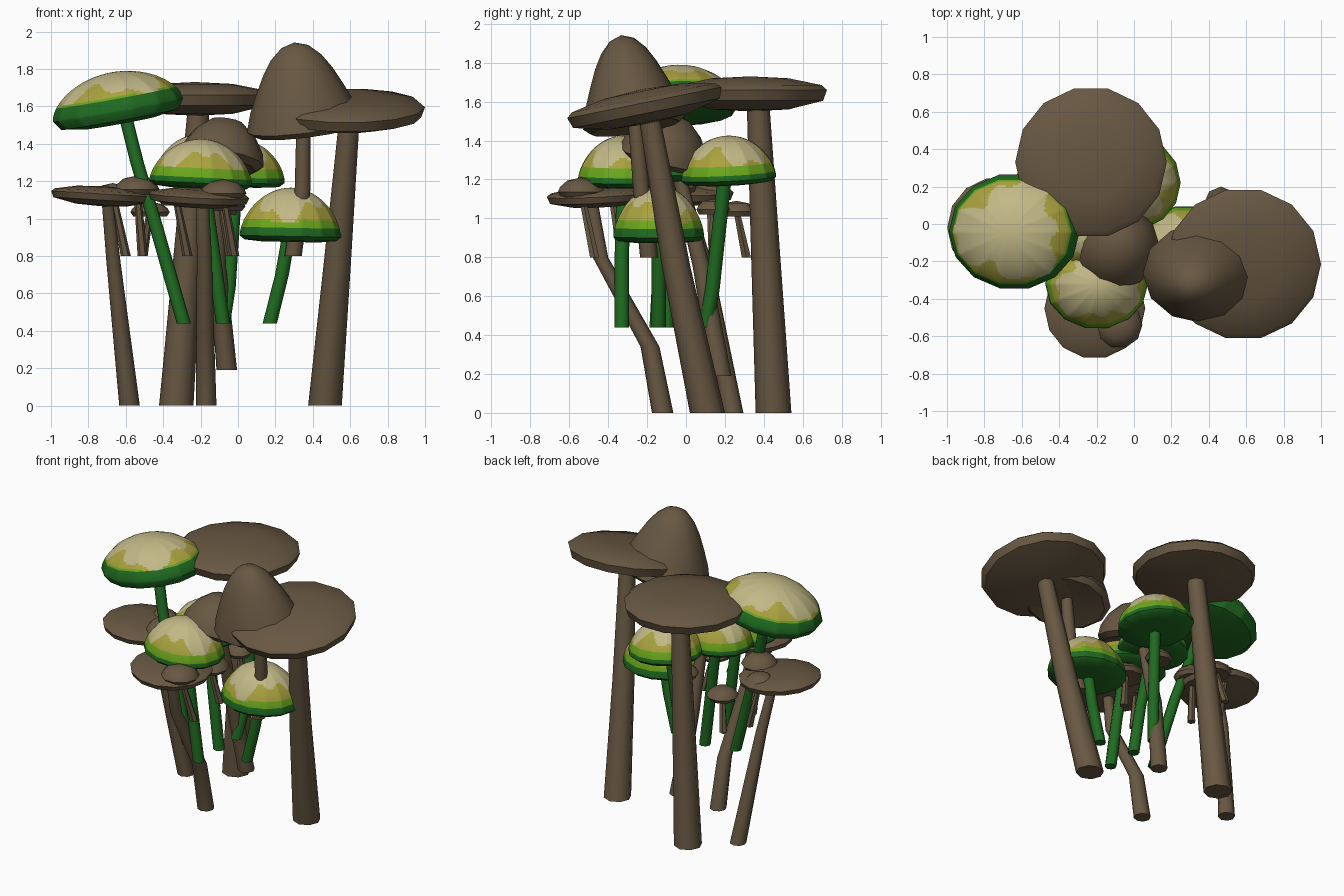
import bpy, bmesh, math
from mathutils import Vector, Euler

if "Cube" in bpy.data.objects:
    bpy.data.objects.remove(bpy.data.objects["Cube"])


def mat(name, rgb):
    m = bpy.data.materials.new(name)
    m.diffuse_color = (*rgb, 1)
    m.use_nodes = True
    m.node_tree.nodes["Principled BSDF"].inputs["Base Color"].default_value = m.diffuse_color
    return m


BROWN = mat("bark brown", (0.138, 0.097, 0.055))
DARK = mat("dark green", (0.014, 0.145, 0.015))
BRIGHT = mat("bright green", (0.15, 0.38, 0.012))
CREAM = mat("cream", (0.54, 0.48, 0.24))
OLIVE = mat("olive yellow", (0.40, 0.36, 0.05))


def finish(name, bm, mats, angle=40):
    bmesh.ops.recalc_face_normals(bm, faces=bm.faces)
    me = bpy.data.meshes.new(name)
    bm.to_mesh(me)
    bm.free()
    for m in mats:
        me.materials.append(m)
    ob = bpy.data.objects.new(name, me)
    bpy.context.collection.objects.link(ob)
    for p in me.polygons:
        p.use_smooth = True
    me.set_sharp_from_angle(angle=math.radians(angle))
    return ob


def skin(bm, rings):
    for a, b in zip(rings, rings[1:]):
        n = max(len(a), len(b))
        for i in range(n):
            j = (i + 1) % n
            if len(a) == 1:
                bm.faces.new((a[0], b[i], b[j]))
            elif len(b) == 1:
                bm.faces.new((a[i], a[j], b[0]))
            else:
                bm.faces.new((a[i], a[j], b[j], b[i]))


def cap(name, centre, prof, tilt=(0, 0), mats=(BROWN,), rule=None, sides=14, sub=1, ys=1):
    """Lathe a (radius, height) profile with a faceted outline, then tilt it."""
    bm = bmesh.new()
    rings = []
    for r, z in prof:
        if r == 0:
            rings.append([bm.verts.new((0, 0, z))])
            continue
        ring = []
        for i in range(sides):
            a, b = (Vector((math.cos(t), math.sin(t) * ys, 0)) * r
                    for t in (2 * math.pi * i / sides, 2 * math.pi * (i + 1) / sides))
            for k in range(sub):
                p = a.lerp(b, k / sub)
                ring.append(bm.verts.new((p.x, p.y, z)))
        rings.append(ring)
    skin(bm, rings)
    if rule:
        for f in bm.faces:
            f.material_index = rule(f.calc_center_median())
    rot = Euler((tilt[0], tilt[1], 0)).to_matrix()
    for v in bm.verts:
        v.co = rot @ v.co + Vector(centre)
    finish(name, bm, mats)


def stem(name, path, r0, r1, material, sides=8):
    """Tapered tube through the path points with level end faces."""
    bm = bmesh.new()
    rings = []
    z0, z1 = path[0][2], path[-1][2]
    for x, y, z in path:
        r = r0 + (r1 - r0) * (z - z0) / (z1 - z0)
        rings.append([bm.verts.new((x + r * math.cos(2 * math.pi * i / sides),
                                    y + r * math.sin(2 * math.pi * i / sides), z))
                      for i in range(sides)])
    skin(bm, rings)
    bm.faces.new(rings[0])
    bm.faces.new(rings[-1])
    finish(name, bm, (material,), 50)


def flat(r, k=1.0):
    return [(0, -.09 * k), (.5 * r, -.08 * k), (.95 * r, -.035 * k), (r, .02 * k),
            (.93 * r, .045 * k), (.5 * r, .08 * k), (0, .09 * k)]


def small(r, h):
    return [(0, -.01), (.85 * r, -.02), (r, .005), (.9 * r, .4 * h),
            (.6 * r, .8 * h), (0, h)]


# Large flat brown mushrooms
cap("back_flat_cap", (-.23, .33, 1.64), flat(.405))
stem("back_flat_stem", [(-.33, .45, 0), (-.27, .41, .8), (-.21, .37, 1.6)], .092, .058, BROWN)
cap("right_flat_cap", (.585, -.21, 1.575), flat(.415), (.2, 0))
stem("right_flat_stem", [(.465, .11, 0), (.53, -.05, .75), (.595, -.19, 1.53)], .09, .055, BROWN)

# Tall pointed brown mushroom, leaning left and forward
cap("pointed_cap", (.355, -.265, 1.495),
    [(0, 0), (.27, -.03), (.31, .0), (.28, .1), (.235, .2), (.185, .3),
     (.135, .375), (.075, .43), (0, .455)], (.15, -.12), sides=12, ys=.86)
stem("pointed_stem", [(.295, -.19, .8), (.345, -.23, 1.15), (.35, -.26, 1.5)], .046, .038, BROWN)

# Round brown mushroom in the middle
cap("middle_round_cap", (-.09, -.12, 1.31),
    [(0, 0), (.19, -.03), (.23, .0), (.215, .07), (.165, .15), (.09, .215), (0, .235)],
    (-.25, .15), sides=12)
stem("middle_round_stem", [(-.06, .18, .19), (-.11, .08, .75), (-.11, -.06, 1.32)], .055, .035, BROWN)

# Thin flat brown mushrooms at the front and left
cap("front_flat_cap", (-.21, -.45, 1.11), flat(.27, .6), (.05, .05))
stem("front_flat_stem", [(-.17, -.12, 0), (-.175, -.185, .34), (-.18, -.44, .8),
                         (-.19, -.49, 1.1)], .055, .034, BROWN)
cap("left_flat_cap", (-.73, -.02, 1.12), flat(.27, .6), (0, .06))
stem("left_flat_stem", [(-.58, .24, 0), (-.665, .1, .76), (-.70, .0, 1.11)], .055, .03, BROWN)

# Small brown mushrooms: cap centre, cap radius, cap height, stem foot
SMALL = [((-.67, .12, 1.12), .1, .07, (-.60, .14, .8)),
         ((-.54, -.06, 1.15), .12, .08, (-.51, -.03, .8)),
         ((-.08, -.54, 1.13), .125, .08, (-.02, -.47, .8)),
         ((-.47, .26, 1.03), .105, .06, (-.51, .31, .8)),
         ((-.09, .14, 1.04), .09, .06, (-.06, .14, .8)),
         ((-.09, -.19, 1.06), .13, .07, (-.04, -.15, .8)),
         ((-.33, -.38, 1.09), .09, .06, (-.27, -.33, .8))]
for i, (c, r, h, foot) in enumerate(SMALL, 1):
    cap(f"small_cap_{i}", c, small(r, h), sides=10)
    stem(f"small_stem_{i}", [foot, (c[0], c[1], c[2] + .01)], .027, .018, BROWN, 6)


# Green mushrooms with banded, blotched caps
def dome(r, h, under):
    n = 26
    top = [(r * math.cos(t), h * math.sin(t) ** 1.22)
           for t in (math.pi / 2 * i / n for i in range(n))]
    return [(0, -under), (.55 * r, -under), (.9 * r, -under * .7)] + top + [(0, h)]


def bands(r, h, dark, bright, phase):
    def rule(p):
        t, k = math.atan2(p.y, p.x) + phase, p.z / h
        wave = .02 * math.sin(3 * t)
        if k < dark:
            return 0
        if k < bright + wave:
            return 1
        edge = .52 + .2 * math.sin(3 * t) + .12 * math.sin(7 * t + 1)
        return 3 if k < edge and k < .8 else 2
    return rule


GREEN = [("left_high", (-.64, -.04, 1.58), .355, .205, .07, (.03, -.18), .36, .38, 0.4,
          [(-.29, -.15, .44), (-.45, -.12, 1.0), (-.54, -.08, 1.3), (-.61, -.04, 1.58)], .88),
         ("front", (-.2, -.32, 1.19), .275, .235, .03, (0, .05), .1, .33, 2.0,
          [(-.08, -.33, .44), (-.13, -.33, .8), (-.19, -.32, 1.22)], .88),
         ("right_low", (.28, -.14, .905), .272, .26, .03, (0, .02), .15, .32, 1.2,
          [(.17, -.14, .44), (.235, -.14, .7), (.275, -.14, .93)], .88),
         ("back", (0, .22, 1.205), .25, .22, .03, (.05, .06), .12, .33, 3.1,
          [(-.08, .1, .44), (-.05, .135, .63), (-.01, .2, 1.22)], 1),
         ("middle", (-.21, -.06, 1.22), .24, .23, .03, (0, 0), .1, .33, 5.0,
          [(-.08, -.1, .44), (-.13, -.09, .8), (-.2, -.06, 1.24)], .9)]
for name, c, r, h, under, tilt, dark, bright, ph, path, ys in GREEN:
    cap(name + "_green_cap", c, dome(r, h, under), tilt, (DARK, BRIGHT, CREAM, OLIVE),
        bands(r, h, dark, bright, ph), sides=14, sub=10, ys=ys)
    stem(name + "_green_stem", path, .038, .036, DARK)
